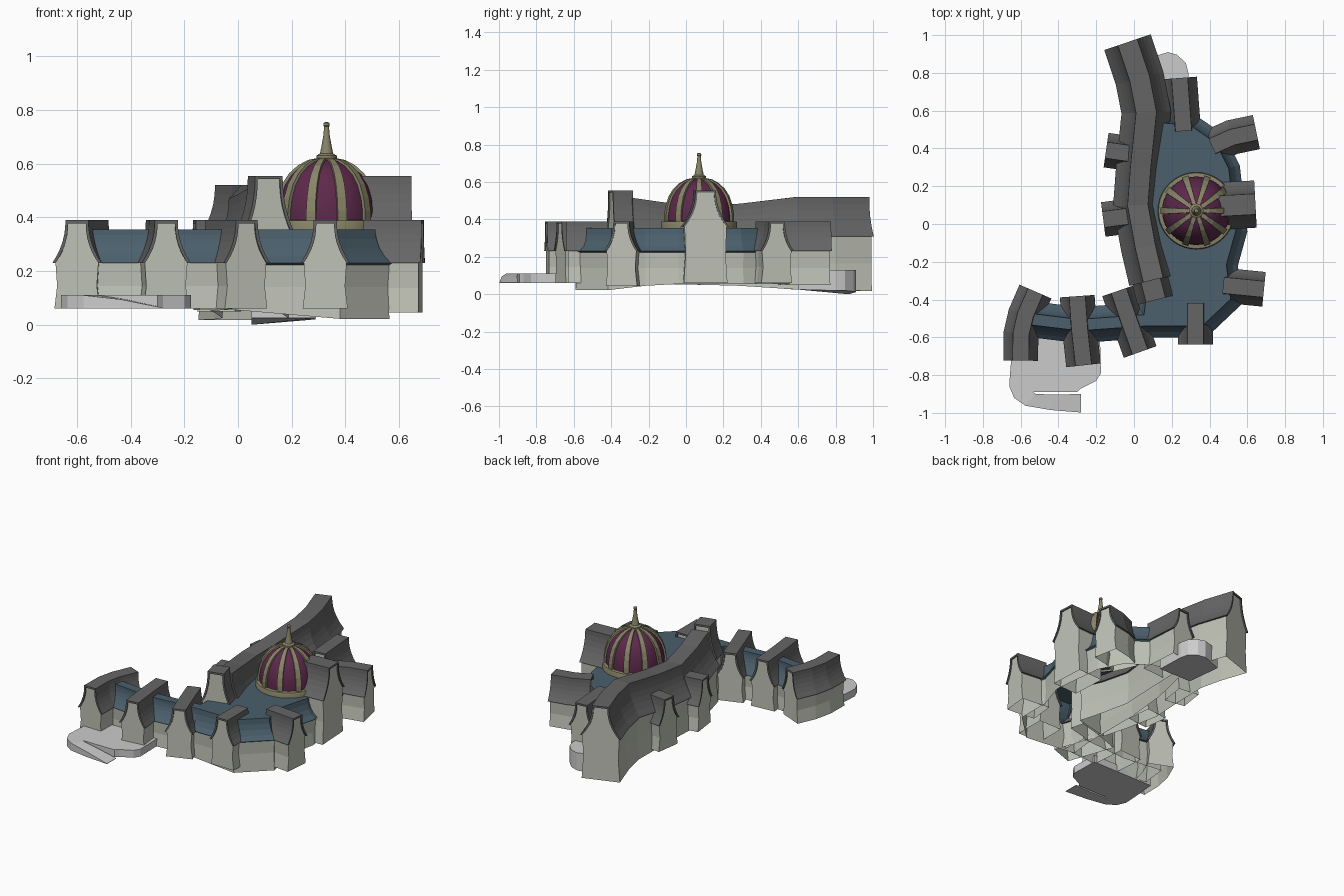
import bpy, bmesh
from math import sin, cos, pi
from mathutils import Vector

if "Cube" in bpy.data.objects:
    bpy.data.objects.remove(bpy.data.objects["Cube"])


def material(name, rgb):
    m = bpy.data.materials.new(name)
    m.diffuse_color = (*rgb, 1)
    m.use_nodes = True
    m.node_tree.nodes["Principled BSDF"].inputs["Base Color"].default_value = m.diffuse_color
    return m


CREAM = material("cream", (0.52, 0.54, 0.47))
DARK = material("dark_roof", (0.13, 0.13, 0.13))
BLUE = material("blue_roof", (0.07, 0.115, 0.15))
PURPLE = material("purple", (0.11, 0.022, 0.07))
OLIVE = material("olive", (0.25, 0.235, 0.14))


def make(name, verts, faces, mat=None, smooth=False):
    me = bpy.data.meshes.new(name)
    me.from_pydata([tuple(v) for v in verts], [], faces)
    bm = bmesh.new()
    bm.from_mesh(me)
    bmesh.ops.recalc_face_normals(bm, faces=bm.faces)
    bm.to_mesh(me)
    bm.free()
    ob = bpy.data.objects.new(name, me)
    bpy.context.collection.objects.link(ob)
    if mat:
        me.materials.append(mat)
    if smooth:
        bpy.ops.object.select_all(action='DESELECT')
        ob.select_set(True)
        bpy.context.view_layer.objects.active = ob
        bpy.ops.object.shade_smooth_by_angle(angle=0.6)
    return ob


def loft(name, sections, mat, open_side=False):
    # skin between matching cross-sections; open_side leaves the last edge out (no floor)
    n = len(sections[0])
    verts = [v for s in sections for v in s]
    faces = []
    for i in range(len(sections) - 1):
        for j in range(n - 1 if open_side else n):
            k = (j + 1) % n
            faces.append((i*n + j, i*n + k, (i+1)*n + k, (i+1)*n + j))
    faces += [tuple(range(n)), tuple(range(len(verts) - n, len(verts)))]
    return make(name, verts, faces, mat)


def normals(pts, closed=False):
    # mitred sideways vectors along a plan path
    out, n = [], len(pts)
    for i in range(n):
        a = pts[i] - pts[i-1] if i or closed else pts[1] - pts[0]
        b = pts[(i+1) % n] - pts[i] if i < n-1 or closed else a
        na, nb = [Vector((d.y, -d.x)).normalized() for d in (a, b)]
        m = (na + nb).normalized()
        out.append(m / max(m.dot(na), 0.5))
    return out


def half_curve(w, r, eave, top, steps=6):
    # concave flared slope from eave to flat ridge
    return [(r + (w - r) * (1 - i/steps)**2.2, eave + (top - eave) * i/steps)
            for i in range(steps + 1)]


def wing(name, path, hw, ridge, top, eave, base, roof=DARK):
    # top, eave and base may be one number or one per path point
    pts = [Vector(p) for p in path]
    n = len(pts)
    top, eave, base = [v if isinstance(v, list) else [v] * n for v in (top, eave, base)]
    side = normals(pts)

    def place(p, s, profile):
        return [(p.x + s.x*o, p.y + s.y*o, z) for o, z in profile]

    walls, roofs = [], []
    for i, p in enumerate(pts):
        inner = half_curve(hw - 0.012, ridge - 0.01, eave[i], top[i] - 0.012)
        outer = half_curve(hw, ridge, eave[i], top[i])
        mid = (base[i] + eave[i]) / 2
        w = [(hw - 0.008, base[i]), (hw - 0.018, mid)] + inner
        walls.append(place(p, side[i], w + [(-o, z) for o, z in reversed(w)]))
        r = outer + [(-o, z) for o, z in reversed(outer)]
        r += [(-o, z) for o, z in inner] + list(reversed(inner))
        q = p.copy()
        if i == 0:
            q += (pts[0] - pts[1]).normalized() * 0.008
        if i == n - 1:
            q += (pts[-1] - pts[-2]).normalized() * 0.008
        roofs.append(place(q, side[i], r))
    loft(name + "_walls", walls, CREAM, open_side=True)
    # roof shell: end strips built as quads so the concave caps stay clean
    m = len(roofs[0])
    verts = [v for s in roofs for v in s]
    faces = [(i*m + j, i*m + (j+1) % m, (i+1)*m + (j+1) % m, (i+1)*m + j)
             for i in range(n - 1) for j in range(m)]
    for b in (0, (n - 1) * m):
        faces += [(b + j, b + j + 1, b + m - 2 - j, b + m - 1 - j) for j in range(m//2 - 1)]
    make(name + "_roof", verts, faces, roof)


# Long curved spine and its raised front gable
wing("spine", [(-0.032, 0.955), (0.03, 0.77), (0.065, 0.59), (0.035, 0.3), (0.02, 0.1),
               (0.06, -0.12), (0.1, -0.29)], 0.13, 0.054,
     [0.52, 0.52, 0.52, 0.485, 0.47, 0.49, 0.515], [0.31, 0.31, 0.31, 0.28, 0.27, 0.28, 0.3],
     [0.018, 0.02, 0.025, 0.045, 0.05, 0.055, 0.06])
wing("spine_gable", [(0.09, -0.305), (0.113, -0.395)], 0.1, 0.053, 0.555, 0.34, 0.06)

# Cross wings around the plan
WINGS = [
    ("front_wing_1", [(-0.525, -0.365), (-0.575, -0.48), (-0.598, -0.58), (-0.6, -0.715)], 0.06),
    ("front_wing_2", [(-0.3, -0.39), (-0.288, -0.56), (-0.268, -0.74)], 0.06),
    ("front_wing_3", [(-0.078, -0.36), (-0.02, -0.53), (0.03, -0.67)], 0.06),
    ("front_wing_4", [(0.325, -0.425), (0.325, -0.63)], 0.06),
    ("right_wing_front", [(0.48, -0.325), (0.68, -0.345)], 0.045),
    ("right_wing_back", [(0.42, 0.415), (0.52, 0.46), (0.64, 0.485)], 0.06),
    ("back_wing", [(0.262, 0.5), (0.242, 0.765)], 0.05),
    ("left_dormer_back", [(0.0, 0.37), (-0.14, 0.39)], 0.05),
    ("left_dormer_front", [(0.0, 0.045), (-0.155, 0.025)], 0.055),
]
for name, path, base in WINGS:
    wing(name, path, 0.092, 0.043, 0.39, 0.23, base)
wing("right_wing_tall", [(0.45, 0.095), (0.635, 0.105)], 0.125, 0.055, 0.555, 0.36, 0.06)

# Gallery with blue roof joining the front wings
wing("gallery", [(-0.58, -0.5), (-0.29, -0.535), (-0.01, -0.515), (0.06, -0.51)],
     0.095, 0.03, 0.355, 0.23, 0.06, roof=BLUE)

# Main hall: cream walls and flared blue roof
plan = [Vector(p) for p in [(-0.02, -0.6), (0.385, -0.6), (0.575, -0.42), (0.55, -0.22),
                            (0.6, -0.04), (0.56, 0.31), (0.48, 0.47), (0.32, 0.58),
                            (0.1, 0.6), (0.03, 0.3), (0.0, 0.0), (0.0, -0.42)]]
out = normals(plan, closed=True)


def ring(inset, z):
    return [(p.x - n.x*inset, p.y - n.y*inset, z) for p, n in zip(plan, out)]


def stack(name, rings, mat, cap):
    n = len(rings[0])
    verts = [v for r in rings for v in r]
    faces = [(i*n + j, i*n + (j+1) % n, (i+1)*n + (j+1) % n, (i+1)*n + j)
             for i in range(len(rings) - 1) for j in range(n)]
    if cap:
        faces.append(tuple(range(len(verts) - n, len(verts))))
    make(name, verts, faces, mat)


hall_base = [0.055, 0.022, 0.022, 0.045] + [0.055] * 8
walls = [[(x, y, b) for (x, y, _), b in zip(ring(0.01, 0), hall_base)],
         ring(0.016, 0.14), ring(0.01, 0.232)]
stack("hall_walls", walls, CREAM, False)
stack("hall_roof", [ring(0.012, 0.222), ring(0, 0.23), ring(0.027, 0.255), ring(0.045, 0.285),
                    ring(0.056, 0.32), ring(0.06, 0.355)], BLUE, True)

# Dome
CX, CY = 0.33, 0.07


def lathe(name, profile, mat, seg=40):
    verts = [(CX + r*cos(2*pi*k/seg), CY + r*sin(2*pi*k/seg), z)
             for r, z in profile for k in range(seg)]
    faces = [(i*seg + k, i*seg + (k+1) % seg, (i+1)*seg + (k+1) % seg, (i+1)*seg + k)
             for i in range(len(profile) - 1) for k in range(seg)]
    faces.append(tuple(range(len(verts) - seg, len(verts))))
    make(name, verts, faces, mat, smooth=True)


dome = [(0.181, 0.37), (0.181, 0.42), (0.173, 0.47), (0.156, 0.52), (0.13, 0.56),
        (0.097, 0.59), (0.06, 0.61), (0.02, 0.618)]
lathe("dome_drum", [(0.204, 0.34), (0.204, 0.38), (0.2, 0.388), (0.175, 0.392)], OLIVE)
lathe("dome", dome, PURPLE)

# Ten ribs following the dome profile
for k in range(10):
    a = 2 * pi * k / 10
    d, t = Vector((cos(a), sin(a), 0)), Vector((-sin(a), cos(a), 0))
    secs = []
    for r, z in dome:
        w = 0.008 + 0.010 * r / 0.184
        c = Vector((CX, CY, z))
        lift = Vector((0, 0, 0.004))
        secs.append([c + d*(r - 0.012) - t*w, c + d*(r + 0.01) - t*w + lift,
                     c + d*(r + 0.01) + t*w + lift, c + d*(r - 0.012) + t*w])
    loft(f"dome_rib_{k + 1}", secs, OLIVE)

# Finial
lathe("finial", [(0.025, 0.608), (0.038, 0.616), (0.038, 0.63), (0.025, 0.638), (0.02, 0.66),
                 (0.012, 0.705), (0.009, 0.738), (0.012, 0.742), (0.011, 0.752), (0.005, 0.755)],
      OLIVE, 16)


# Grey terraces: plan outline (x, y, floor height) raised to one top height
def terrace(name, corners, top):
    loft(name, [corners, [(x, y, top) for x, y, z in corners]], None)


terrace("front_terrace", [(x, y, 0.06) for x, y in
        [(-0.64, -0.6), (-0.657, -0.8), (-0.66, -0.86), (-0.62, -0.88), (-0.54, -0.89),
         (-0.3, -0.89), (-0.28, -0.87), (-0.2, -0.83), (-0.175, -0.79), (-0.18, -0.6)]], 0.11)
ramp = [((-0.61, -0.82), (-0.66, -0.86), 0.11), ((-0.57, -0.86), (-0.635, -0.92), 0.11),
        ((-0.52, -0.9), (-0.575, -0.962), 0.11), ((-0.42, -0.903), (-0.44, -0.985), 0.095),
        ((-0.28, -0.9), (-0.28, -0.998), 0.063)]
loft("terrace_ramp", [[(*a, 0.06), (*b, 0.06), (*b, z), (*a, z)] for a, b, z in ramp], None)
terrace("back_terrace", [(0.05, 0.6, 0.025), (0.29, 0.6, 0.025), (0.288, 0.8, 0.02),
                         (0.275, 0.85, 0.02), (0.23, 0.895, 0.015), (0.18, 0.91, 0.012),
                         (0.05, 0.87, 0.0)], 0.13)
